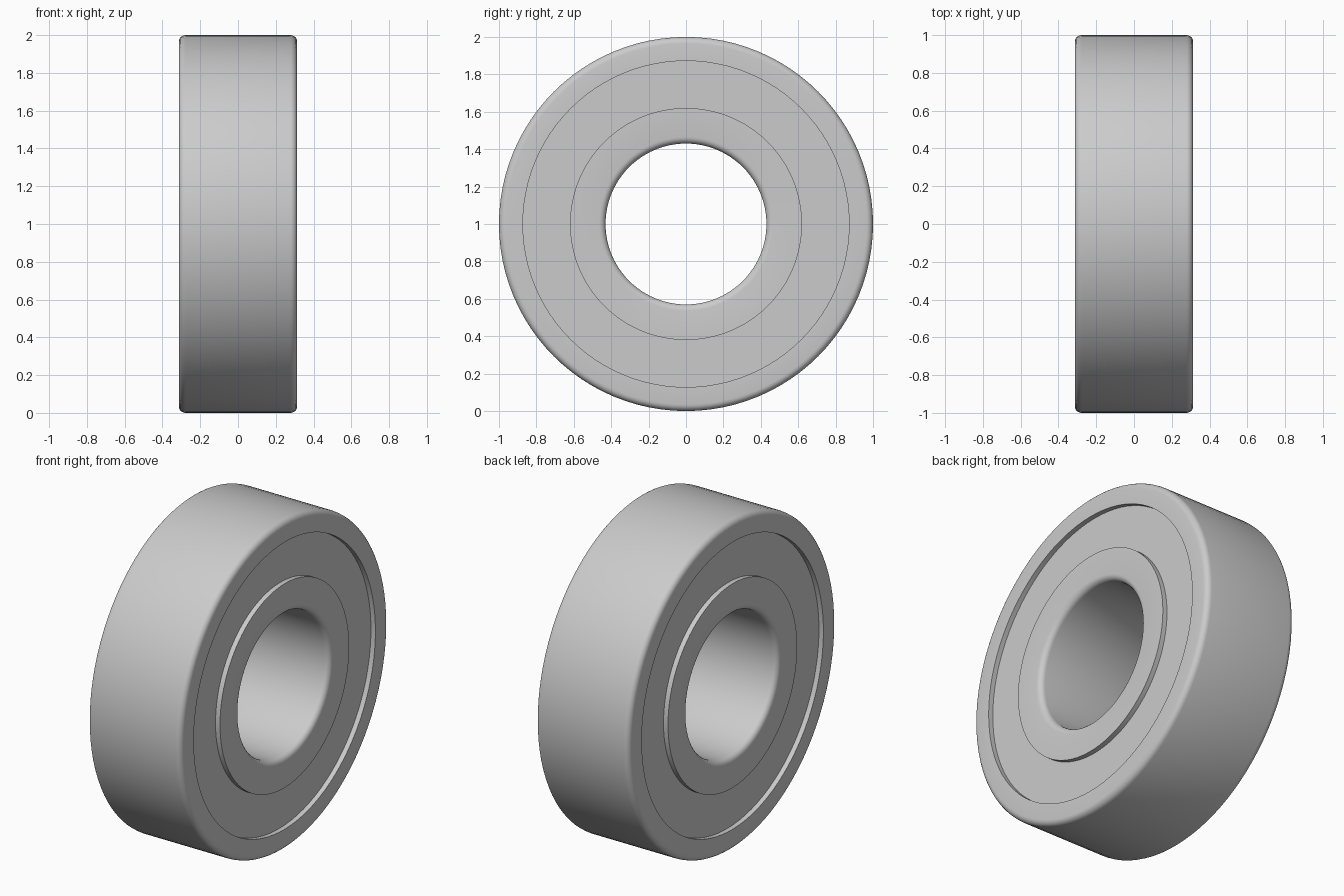
import bpy, bmesh
from math import sin, cos, pi, radians

cube = bpy.data.objects.get("Cube")
if cube:
    bpy.data.objects.remove(cube, do_unlink=True)

SEGMENTS = 96
HALF_WIDTH = 0.313
RECESS = 0.03
ROUND = 0.035

steel = bpy.data.materials.new("steel_grey")
steel.use_nodes = True
colour = (0.6, 0.6, 0.6, 1)
steel.diffuse_color = colour
steel.node_tree.nodes["Principled BSDF"].inputs["Base Color"].default_value = colour


def lathe(name, profile):
    """Spin a closed (x, radius) profile around the axle direction."""
    bm = bmesh.new()
    loops = []
    for i in range(SEGMENTS):
        a = 2 * pi * i / SEGMENTS
        loops.append([bm.verts.new((x, r * sin(a), 1 + r * cos(a))) for x, r in profile])
    n = len(profile)
    for i in range(SEGMENTS):
        p, q = loops[i], loops[(i + 1) % SEGMENTS]
        for j in range(n):
            k = (j + 1) % n
            bm.faces.new((p[j], p[k], q[k], q[j]))
    bmesh.ops.recalc_face_normals(bm, faces=bm.faces)
    mesh = bpy.data.meshes.new(name)
    bm.to_mesh(mesh)
    bm.free()
    mesh.materials.append(steel)
    obj = bpy.data.objects.new(name, mesh)
    bpy.context.collection.objects.link(obj)
    bpy.ops.object.select_all(action='DESELECT')
    obj.select_set(True)
    bpy.context.view_layer.objects.active = obj
    bpy.ops.object.shade_smooth_by_angle(angle=radians(30))
    return obj


def race(name, rounded_radius, sharp_radius):
    """Race ring with both corners rounded on one radius, sharp on the other."""
    inward = 1 if sharp_radius > rounded_radius else -1
    steps = 5
    arc = []
    for i in range(steps + 1):
        a = pi / 2 * i / steps
        arc.append((HALF_WIDTH - ROUND + ROUND * sin(a),
                    rounded_radius + inward * ROUND * (1 - cos(a))))
    half = arc + [(HALF_WIDTH, sharp_radius)]
    return lathe(name, half + [(-x, r) for x, r in reversed(half)])


# Outer and inner races
race("outer_race", 1.0, 0.872)
race("inner_race", 0.43, 0.62)

# Recessed shields closing the gap on each side
for side, label in ((1, "left"), (-1, "right")):
    face = side * (HALF_WIDTH - RECESS)
    back = face - side * 0.05
    lathe(label + "_shield", [(face, 0.62), (face, 0.872), (back, 0.872), (back, 0.62)])
